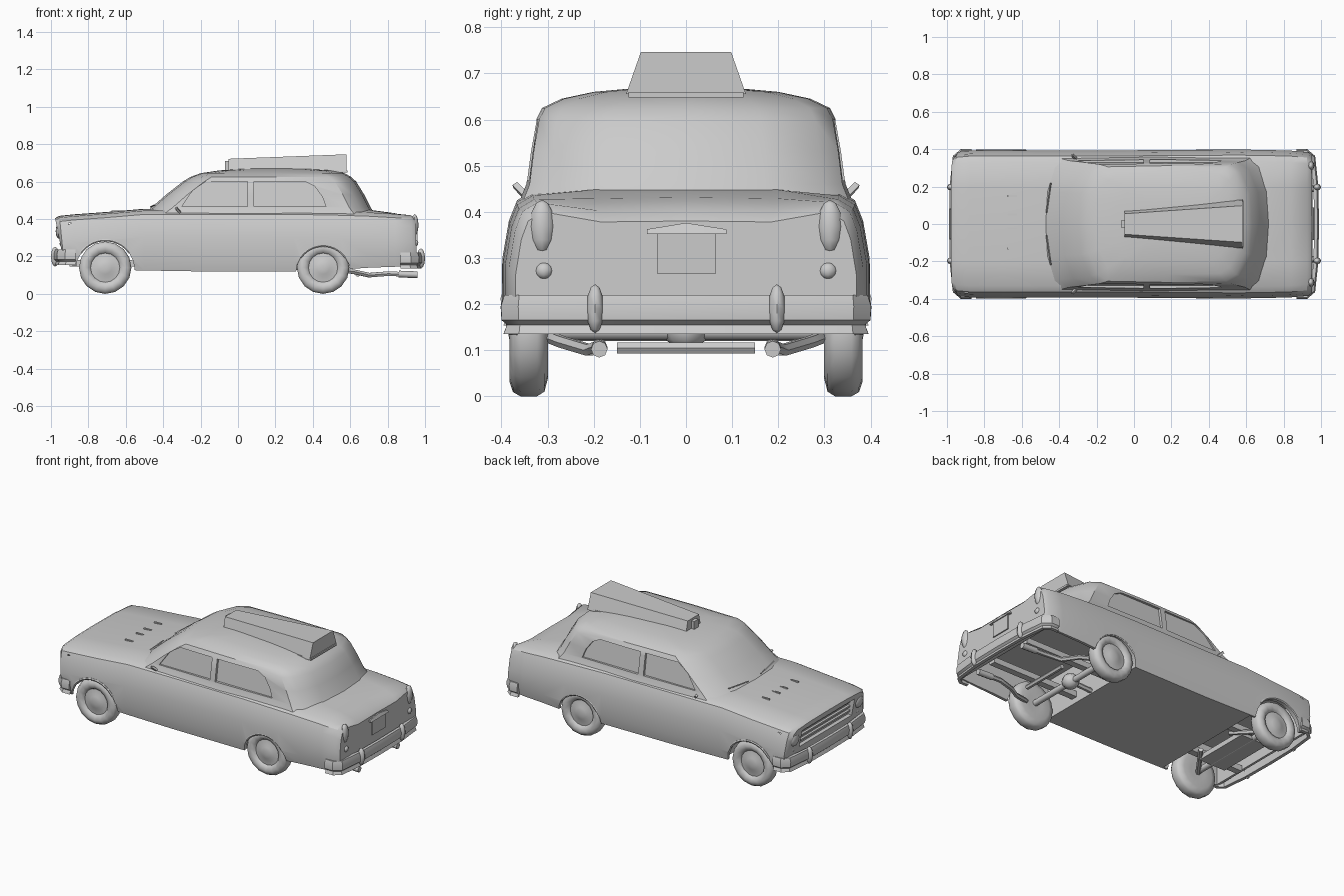
import bpy, bmesh, math
from mathutils import Vector, Matrix

if "Cube" in bpy.data.objects:
    bpy.data.objects.remove(bpy.data.objects["Cube"])


def finish(name, bm, angle=35):
    bmesh.ops.recalc_face_normals(bm, faces=bm.faces)
    me = bpy.data.meshes.new(name)
    bm.to_mesh(me)
    bm.free()
    me.shade_smooth()
    me.set_sharp_from_angle(angle=math.radians(angle))
    ob = bpy.data.objects.new(name, me)
    bpy.context.collection.objects.link(ob)
    return ob


def loft(name, rings, angle=35):
    bm = bmesh.new()
    rows = [[bm.verts.new(p) for p in r] for r in rings]
    for a, b in zip(rows, rows[1:]):
        for i in range(len(a)):
            j = (i + 1) % len(a)
            bm.faces.new((a[i], a[j], b[j], b[i]))
    bm.faces.new(rows[0])
    bm.faces.new(rows[-1])
    return finish(name, bm, angle)


def box(name, x0, x1, y0, y1, z0, z1):
    return loft(name, [[(x, y0, z0), (x, y1, z0), (x, y1, z1), (x, y0, z1)] for x in (x0, x1)])


def ball(name, loc, size, seg=10):
    bm = bmesh.new()
    bmesh.ops.create_uvsphere(bm, u_segments=seg, v_segments=6, radius=1)
    bm.transform(Matrix.Translation(loc) @ Matrix.Diagonal((*size, 1)))
    return finish(name, bm, 50)


def tube(name, pts, r, n=6):
    pts = [Vector(p) for p in pts]
    rings = []
    for i, p in enumerate(pts):
        t = (pts[min(i + 1, len(pts) - 1)] - pts[max(i - 1, 0)]).normalized()
        u = t.cross(Vector((0, 0, 1)) if abs(t.z) < .9 else Vector((0, 1, 0))).normalized()
        v = t.cross(u)
        rings.append([p + r * (math.cos(k * math.tau / n) * u + math.sin(k * math.tau / n) * v)
                      for k in range(n)])
    return loft(name, rings, 50)


def cylinder_y(name, x, z, r, y0, y1, n=20):
    return loft(name, [[(x + r * math.cos(k * math.tau / n), y, z + r * math.sin(k * math.tau / n))
                        for k in range(n)] for y in (y0, y1)])


def cut(ob, cutters):
    for c in cutters:
        m = ob.modifiers.new("cut", 'BOOLEAN')
        m.operation, m.solver, m.object = 'DIFFERENCE', 'EXACT', c
    bpy.context.view_layer.update()
    me = bpy.data.meshes.new_from_object(ob.evaluated_get(bpy.context.evaluated_depsgraph_get()))
    ob.modifiers.clear()
    ob.data = me
    me.shade_smooth()
    me.set_sharp_from_angle(angle=math.radians(35))
    for c in cutters:
        bpy.data.objects.remove(c)


# Lower body: cross-sections along x (x, half width, top, bottom, centre dip, lean)
def section(x, w, zt, zb, dip, lean):
    half = [(0, zt - dip), (.5 * w, zt - dip - .002), (.84 * w, zt - .01), (.925 * w, zt - .03),
            (.965 * w, zt - .07), (w, zt - .15), (w, zb + .06), (.965 * w, zb)]
    pts = half + [(-y, z) for y, z in reversed(half[1:])]
    return [(x + lean * (zt - z), y, z) for y, z in pts]


body = loft("body", [section(*s) for s in (
    (-.978, .365, .405, .19, 0, .2), (-.955, .385, .417, .17, 0, .1), (-.88, .392, .425, .15, 0, 0),
    (-.7, .394, .438, .13, 0, 0), (-.5, .393, .455, .125, 0, 0), (-.2, .393, .455, .12, 0, 0),
    (.3, .396, .455, .12, 0, 0), (.55, .398, .45, .13, 0, 0), (.7, .396, .445, .14, -.005, 0),
    (.84, .392, .437, .145, .006, 0), (.925, .384, .43, .15, .025, .03), (.95, .37, .41, .16, .03, .02))])
cut(body, [box("bay_front", -.905, -.52, -.368, .368, 0, .38),
           box("bay_rear", .31, .925, -.365, .365, 0, .36),
           cylinder_y("arch_front", -.71, .127, .158, -.6, .6),
           cylinder_y("arch_rear", .455, .11, .146, -.6, .6),
           box("grille_recess", -1.1, -.925, -.255, .255, .265, .37)])


# Cabin: rounded rings stacked in z (z, front x, rear x, half width)
def ring(z, x0, x1, w, bow=.06):
    cx = (x0 + x1) / 2
    half = [(x0, 0), (x0 + .2 * bow, .5 * w), (x0 + bow, .86 * w), (x0 + 1.9 * bow, .98 * w), (cx, w),
            (x1 - 1.9 * bow, .98 * w), (x1 - bow, .86 * w), (x1 - .2 * bow, .5 * w), (x1, 0)]
    return [(x, y, z) for x, y in half] + [(x, -y, z) for x, y in reversed(half[1:-1])]


cabin = loft("cabin", [ring(*r) for r in (
    (.42, -.52, .74, .362), (.46, -.465, .71, .346), (.53, -.385, .675, .337), (.60, -.295, .632, .325),
    (.625, -.255, .605, .312), (.645, -.2, .57, .27), (.66, -.1, .52, .2), (.669, .02, .42, .1))], 40)


# Side windows pressed slightly into the cabin
def window_cutter(profile, s):
    return loft("window_cutter", [[(x, s * .5, z) for x, z in profile],
                                  [(x, s * (.331 - (z - .46) * .15), z) for x, z in profile]])


windows = ([(-.3, .468), (.05, .468), (.05, .6), (-.17, .6), (-.24, .555)],
           [(.085, .468), (.47, .468), (.45, .52), (.41, .575), (.36, .6), (.085, .6)])
cut(cabin, [window_cutter(p, s) for p in windows for s in (1, -1)])

# Roof sign, tapering to the front
loft("roof_sign", [[(x, -b, .655), (x, b, .655), (x, t, z), (x, -t, z)]
                   for x, b, t, z in ((-.05, .07, .055, .722), (.58, .13, .098, .746))])
box("sign_foot_rear", .48, .585, -.125, .125, .648, .66)
box("sign_foot_front", -.07, -.05, -.02, .02, .655, .71)

# Bumpers swept around the ends
path = [(.87, .388), (.92, .388), (.955, .36), (.972, .2), (.975, 0)]
path = [Vector(p) for p in path + [(x, -y) for x, y in reversed(path[:-1])]]
lip = [(-.012, .135), (.008, .135), (.0, .155), (.012, .165), (.014, .195), (.006, .22), (-.012, .22)]
for end, sx, dz in (("front", -1, .018), ("rear", 1, 0)):
    rings = []
    for i, p in enumerate(path):
        t = (path[min(i + 1, 8)] - path[max(i - 1, 0)]).normalized()
        n = Vector((-t.y, t.x))
        if n.dot(p - Vector((.8, 0))) < 0:
            n = -n
        rings.append([(sx * (p.x + d * n.x), p.y + d * n.y, z + dz) for d, z in lip])
    loft(end + "_bumper", rings)
    for s in (1, -1):
        ball(end + "_overrider", (sx * .978, s * .197, .19 + dz / 2), (.022, .019, .053), 8)

# Wheels: turned tyre with dished disc and hub cap (y offset, radius)
tyre = [(-.04, .05), (-.042, .10), (-.034, .13), (-.018, .14), (.018, .14), (.034, .131), (.042, .108),
        (.034, .085), (.024, .078), (.028, .05), (.034, .035), (.037, .012)]
for wx, axle in ((-.71, "front"), (.455, "rear")):
    for s in (1, -1):
        loft(axle + "_wheel", [[(wx + r * math.cos(k * math.tau / 16), s * (.341 + y),
                                 .14 + r * math.sin(k * math.tau / 16)) for k in range(16)]
                               for y, r in tyre], 45)
    tube(axle + "_axle", [(wx, -.33, .14), (wx, .33, .14)], .018, 8)

for s in (1, -1):
    # Wheel arch lips
    for wx, wz, r, a0, a1 in ((-.71, .127, .16, 35, 145), (.455, .11, .148, 35, 145)):
        tube("arch_lip", [(wx + r * math.cos(math.radians(a)), s * .392, wz + r * math.sin(math.radians(a)))
                          for a in range(a0, a1 + 1, 10)], .007)
    # Lamps
    ball("headlight", (-.955, s * .312, .335), (.02, .042, .042), 12)
    ball("front_indicator", (-.94, s * .315, .268), (.014, .018, .016), 8)
    ball("tail_light", (.945, s * .312, .368), (.02, .027, .058), 8)
    ball("reverse_light", (.95, s * .308, .272), (.014, .019, .018), 8)
    # Exhaust pipes, rails and suspension arms
    tube("exhaust_pipe", [(.52, s * .3, .13), (.62, s * .27, .118), (.7, s * .21, .1),
                          (.8, s * .188, .108), (.96, s * .188, .102)], .014)
    tube("exhaust_tip", [(.86, s * .188, .106), (.96, s * .188, .102)], .018, 8)
    box("chassis_rail_rear", .3, .9, s * .14 - .02, s * .14 + .02, .155, .19)
    box("chassis_rail_front", -.9, -.5, s * .17 - .02, s * .17 + .02, .145, .18)
    tube("suspension_arm", [(-.71, s * .3, .13), (-.58, s * .12, .15)], .014)
    # Small side mirrors and wipers
    tube("side_mirror", [(-.31, s * .348, .435), (-.33, s * .37, .458)], .009, 4)
    tube("windscreen_wiper", [(-.468, s * .06, .465), (-.445, s * .22, .475)], .004, 4)

# Underside cross parts
tube("rear_crossmember", [(.64, -.15, .105), (.64, .15, .105)], .014)
ball("differential", (.455, 0, .145), (.05, .05, .045), 8)
tube("drive_shaft", [(.31, 0, .14), (.43, 0, .145)], .015)
box("front_crossmember", -.8, -.62, -.18, .18, .125, .155)

# Grille bars and hood vents
for z in (.29, .318, .346):
    box("grille_bar", -.94, -.92, -.255, .255, z - .005, z + .005)
for y in (-.13, -.025, .05, .15):
    box("hood_vent", -.675, -.625, y - .005, y + .005, .43, .447)

# Number plate with lamp hood
box("number_plate", .94, .96, -.062, .064, .265, .352)
loft("plate_lamp", [[(.935, y, .352), (.966, y, .352), (.958, y, .362 + h), (.935, y, .362 + h)]
                    for y, h in ((-.085, 0), (0, .014), (.088, 0))])
